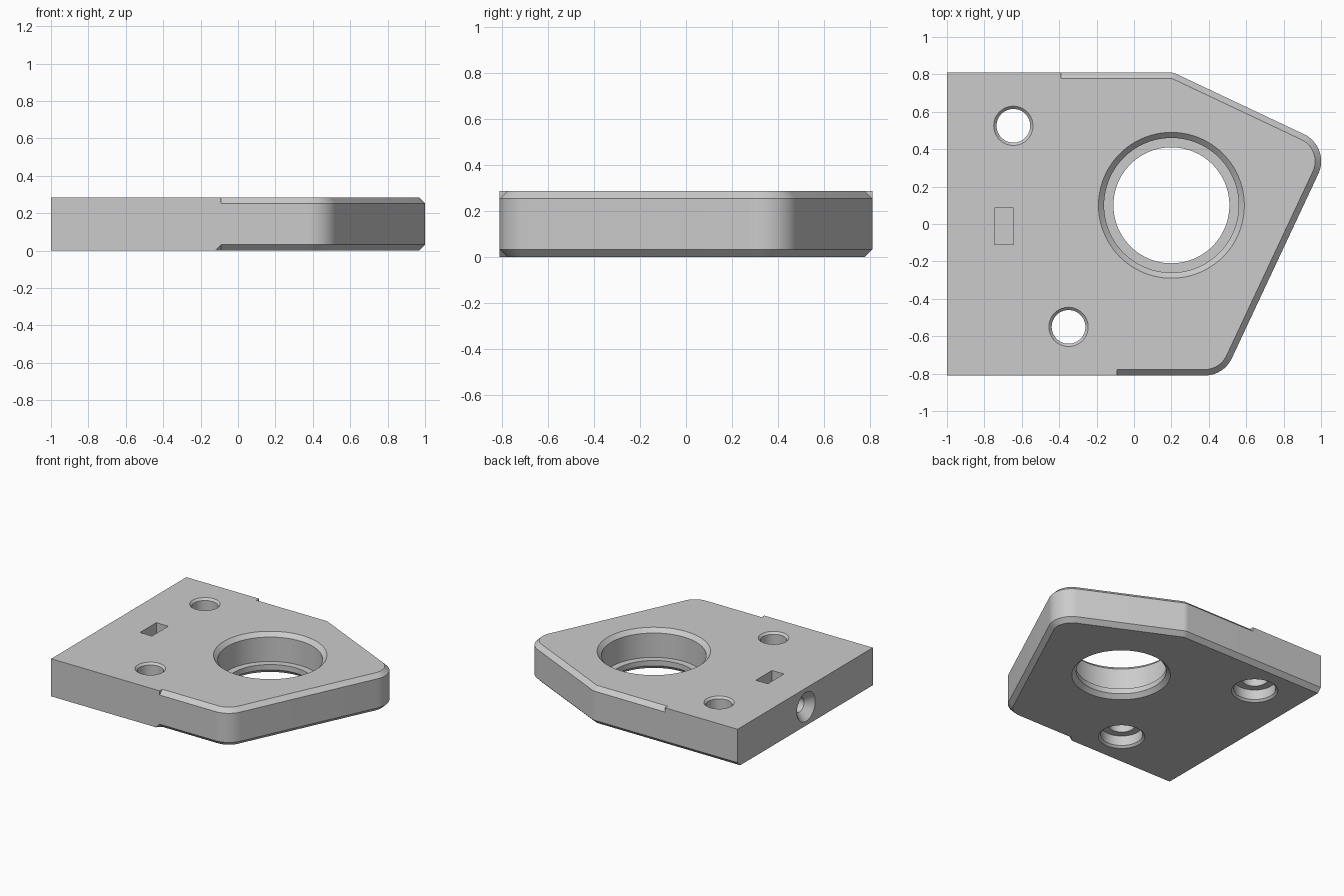
import bpy
import bmesh
import math
from mathutils import Vector, Matrix

if "Cube" in bpy.data.objects:
    bpy.data.objects.remove(bpy.data.objects["Cube"], do_unlink=True)

HEIGHT = 0.285
CHAMFER = 0.032
HALF = 0.81

grey = bpy.data.materials.new("plain_grey")
grey.use_nodes = True
colour = (0.6, 0.6, 0.6, 1)
grey.diffuse_color = colour
grey.node_tree.nodes["Principled BSDF"].inputs["Base Color"].default_value = colour


def finish(bm, name):
    """Turn a bmesh into a linked object with outward normals."""
    bmesh.ops.remove_doubles(bm, verts=bm.verts, dist=1e-5)
    bmesh.ops.recalc_face_normals(bm, faces=bm.faces)
    mesh = bpy.data.meshes.new(name)
    bm.to_mesh(mesh)
    bm.free()
    mesh.materials.append(grey)
    obj = bpy.data.objects.new(name, mesh)
    bpy.context.collection.objects.link(obj)
    return obj


def skin(rings, name):
    """Closed solid through a stack of equally long rings."""
    bm = bmesh.new()
    loops = [[bm.verts.new(p) for p in ring] for ring in rings]
    count = len(loops[0])
    for low, high in zip(loops, loops[1:]):
        for i in range(count):
            j = (i + 1) % count
            bm.faces.new((low[i], low[j], high[j], high[i]))
    bm.faces.new(loops[0][::-1])
    bm.faces.new(loops[-1])
    return finish(bm, name)


def lathe(profile, place, name, sides=96):
    """Solid of revolution from (radius, height) pairs."""
    angles = [math.tau * i / sides for i in range(sides)]
    rings = [[place @ Vector((r * math.cos(a), r * math.sin(a), z)) for a in angles]
             for r, z in profile]
    return skin(rings, name)


def rounded(prev, corner, nxt, radius, steps=16):
    """Corner arc as (point, outward normal) pairs, counter-clockwise."""
    prev, corner, nxt = Vector(prev), Vector(corner), Vector(nxt)
    d1, d2 = (corner - prev).normalized(), (nxt - corner).normalized()
    n1, n2 = Vector((d1.y, -d1.x)), Vector((d2.y, -d2.x))
    turn = math.acos(d1.dot(d2))
    centre = corner - d1 * radius * math.tan(turn / 2) - n1 * radius
    start = math.atan2(n1.y, n1.x)
    result = []
    for i in range(steps + 1):
        a = start + turn * i / steps
        n = Vector((math.cos(a), math.sin(a)))
        result.append((centre + n * radius, n))
    return result


# Outline: each entry is point, normal, top chamfer on, bottom chamfer on
front_n, back_n = Vector((0, -1)), Vector((0, 1))
corners = [(-1, -HALF), (0.48, -HALF), (1.053, 0.412), (0.21, HALF), (-1, HALF)]
front_start, back_end = Vector((-0.09, -HALF)), Vector((-0.39, HALF))
outline = [(Vector(corners[0]), front_n, 0, 0),
           (front_start, front_n, 0, 0),
           (front_start, front_n, 1, 1)]
for i, radius in ((1, 0.16), (2, 0.16), (3, 0.08)):
    for p, n in rounded(corners[i - 1], corners[i], corners[i + 1], radius):
        outline.append((p, n, 1, 1))
outline += [(back_end, back_n, 1, 1),
            (back_end, back_n, 0, 1),
            (Vector(corners[4]), back_n, 0, 1)]

# Plate body with edge chamfers
bottom = [(p - n * CHAMFER * b).to_3d() for p, n, t, b in outline]
bottom[1].x -= CHAMFER  # slanted run-out of the lower chamfer
lower = [Vector((p.x, p.y, CHAMFER)) for p, n, t, b in outline]
upper = [Vector((p.x, p.y, HEIGHT - CHAMFER)) for p, n, t, b in outline]
top = [(p - n * CHAMFER * t).to_3d() + Vector((0, 0, HEIGHT)) for p, n, t, b in outline]
plate = skin([bottom, lower, upper, top], "mounting_plate")

# Stepped main bore
cutters = [lathe([(0.35, -0.01), (0.31, 0.03), (0.31, 0.07), (0.36, 0.07),
                  (0.36, 0.255), (0.40, 0.295)],
                 Matrix.Translation((0.2, 0.1, 0)), "bore_cutter")]

# Bolt holes, counterbored from below
for x, y in ((-0.645, 0.525), (-0.35, -0.55)):
    cutters.append(lathe([(0.17, -0.01), (0.145, 0.015), (0.145, 0.09), (0.09, 0.09),
                          (0.09, 0.27), (0.115, 0.295)],
                         Matrix.Translation((x, y, 0)), "bolt_hole_cutter", 64))

# Countersunk side screw hole
side = Matrix.Translation((-1, -0.01, HEIGHT / 2)) @ Matrix.Rotation(math.pi / 2, 4, 'Y')
cutters.append(lathe([(0.12, -0.01), (0.055, 0.055), (0.055, 0.3)], side,
                     "side_hole_cutter", 48))

# Nut pocket
pocket = [(-0.745, -0.11), (-0.645, -0.11), (-0.645, 0.085), (-0.745, 0.085)]
cutters.append(skin([[(x, y, z) for x, y in pocket] for z in (0.045, 0.35)],
                    "pocket_cutter"))

# Cut everything and keep only the finished plate
for cutter in cutters:
    cutter.hide_render = True
    mod = plate.modifiers.new(cutter.name, 'BOOLEAN')
    mod.operation = 'DIFFERENCE'
    mod.solver = 'EXACT'
    mod.object = cutter
bpy.context.view_layer.update()
evaluated = plate.evaluated_get(bpy.context.evaluated_depsgraph_get())
result = bpy.data.meshes.new_from_object(evaluated)
plate.modifiers.clear()
plate.data = result
for cutter in cutters:
    bpy.data.objects.remove(cutter, do_unlink=True)

for obj in bpy.context.selected_objects:
    obj.select_set(False)
plate.select_set(True)
bpy.context.view_layer.objects.active = plate
bpy.ops.object.shade_smooth_by_angle(angle=math.radians(20))
